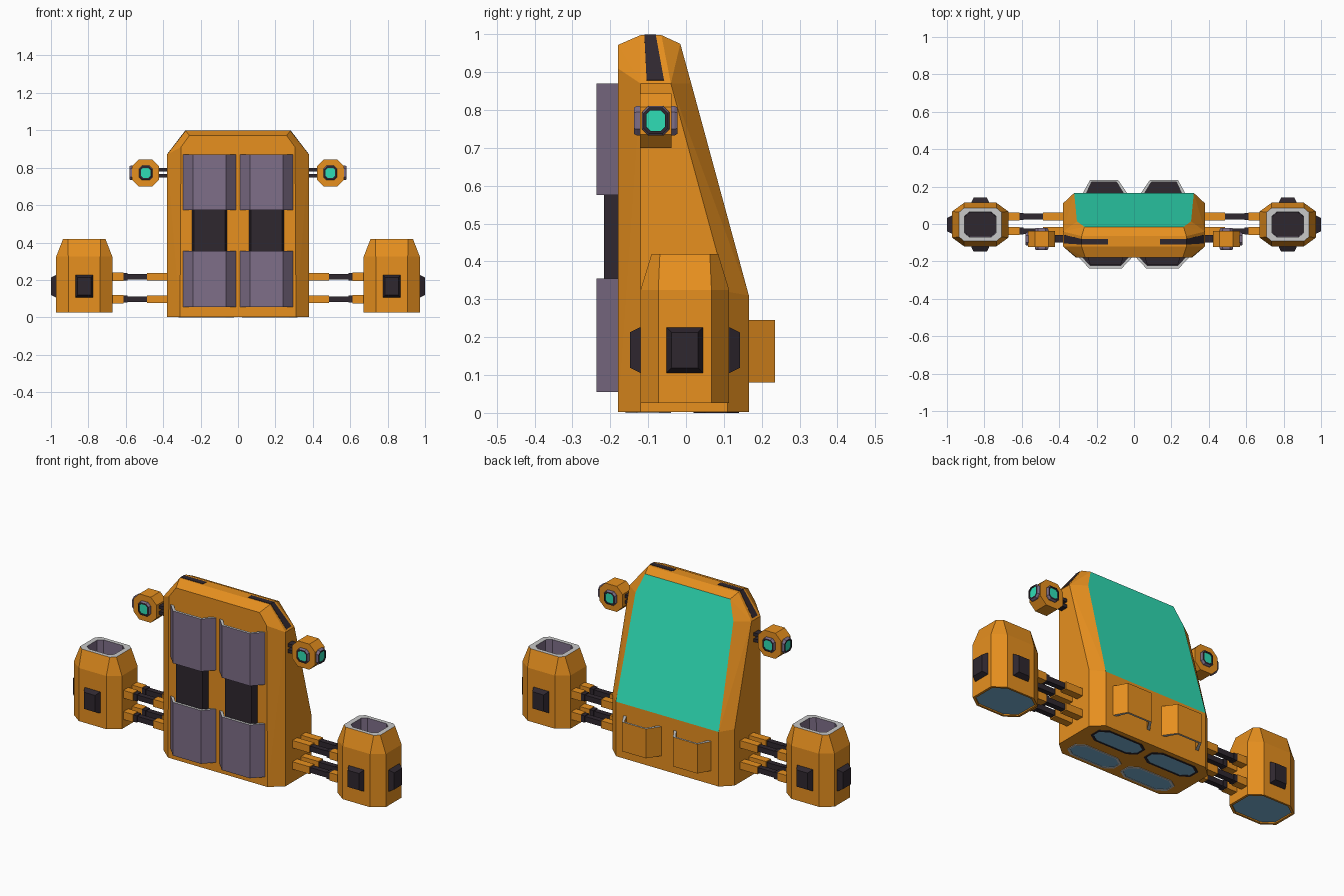
import bpy, bmesh
from mathutils import Vector

if "Cube" in bpy.data.objects:
    bpy.data.objects.remove(bpy.data.objects["Cube"])


def srgb(r, g, b):
    lin = lambda c: c / 12.92 if c <= 0.04045 else ((c + 0.055) / 1.055) ** 2.4
    return tuple(lin(v / 255) for v in (r, g, b)) + (1,)


COLOURS = {"orange": (233, 145, 31), "lavender": (126, 110, 136), "dark": (47, 39, 47),
           "glass": (47, 222, 182), "blue": (120, 176, 210), "light_grey": (200, 200, 200)}
MATS = []
for key, rgb in COLOURS.items():
    m = bpy.data.materials.new(key)
    m.diffuse_color = srgb(*rgb)
    m.use_nodes = True
    m.node_tree.nodes["Principled BSDF"].inputs["Base Color"].default_value = m.diffuse_color
    MATS.append(m)
OR, LA, DK, GL, BL, GR = range(6)


def finish(name, bm):
    bmesh.ops.recalc_face_normals(bm, faces=bm.faces[:])
    me = bpy.data.meshes.new(name)
    bm.to_mesh(me)
    bm.free()
    for m in MATS:
        me.materials.append(m)
    ob = bpy.data.objects.new(name, me)
    bpy.context.collection.objects.link(ob)
    return ob


def loft(name, rings, mats, s=1):
    """Skin through rings; mats = first cap, each band, last cap. s mirrors x."""
    bm = bmesh.new()
    vs = [[bm.verts.new((p[0] * s, p[1], p[2])) for p in r] for r in rings]
    bm.faces.new(vs[0]).material_index = mats[0]
    for a, b, m in zip(vs, vs[1:], mats[1:]):
        n = len(a)
        for i in range(n):
            f = bm.faces.new((a[i], a[(i + 1) % n], b[(i + 1) % n], b[i]))
            f.material_index = m
    bm.faces.new(vs[-1]).material_index = mats[-1]
    return finish(name, bm)


def place(axis, pts, w):
    """Put 2D points on a plane across the axis at w."""
    if axis == 'x':
        return [(w, u, v) for u, v in pts]
    if axis == 'y':
        return [(u, w, v) for u, v in pts]
    return [(u, v, w) for u, v in pts]


def rect(axis, u, v, hu, hv, w):
    return place(axis, [(u - hu, v - hv), (u + hu, v - hv), (u + hu, v + hv), (u - hu, v + hv)], w)


def octa(axis, u, v, hu, hv, cu, cv, w):
    a, b = hu - cu, hv - cv
    pts = [(-a, -hv), (a, -hv), (hu, -b), (hu, b), (a, hv), (-a, hv), (-hu, b), (-hu, -b)]
    return place(axis, [(u + p, v + q) for p, q in pts], w)


# Hull: convex shell with chamfered corners and a sloped glass back
half = [(.38, -.12, .003), (.38, .11, .003), (.31, -.18, .003), (.32, .166, .003),
        (.32, .166, .31), (.38, .11, .32), (.38, -.12, .87), (.38, -.04, .87),
        (.305, -.18, .91), (.26, -.18, .972), (.28, -.12, .998), (.28, -.065, .998),
        (.265, -.015, .975), (.305, .0139, .87)]
bm = bmesh.new()
for s in (1, -1):
    for x, y, z in half:
        bm.verts.new((x * s, y, z))
bmesh.ops.convex_hull(bm, input=bm.verts[:])
bmesh.ops.dissolve_limit(bm, angle_limit=0.03, verts=bm.verts[:], edges=bm.edges[:])
bm.normal_update()
c = Vector((0, 0, .5))
for f in bm.faces:
    mid = f.calc_center_median()
    out = f.normal if f.normal.dot(mid - c) > 0 else -f.normal
    f.material_index = GL if out.y > 0.9 and mid.z > .4 else OR
finish("hull", bm)

for s, side in ((1, "right"), (-1, "left")):
    # Marker slots wrapped over the top corners, widening downwards
    prof = [(.14, 1.0), (.281, 1.0), (.374, .879), (.36, .872), (.272, .985), (.14, .985)]
    loft(f"{side}_top_slot",
         [[(x, -.11 if x < .3 else -.104, z) for x, z in prof],
          [(x, -.08 if x < .3 else -.058, z) for x, z in prof]], [DK] * 3, s)

    # Front tank: dark core with two hollow sleeves
    core = [(.055, -.17), (.07, -.217), (.235, -.217), (.25, -.17)]
    loft(f"{side}_tank_core", [place('z', core, .09), place('z', core, .835)], [DK] * 3, s)
    outer = [(.01, -.178), (.065, -.237), (.24, -.237), (.295, -.178)]
    inner = [(.03, -.178), (.071, -.223), (.234, -.223), (.275, -.178)]
    for z0, z1, tag in ((.055, .355, "lower"), (.575, .87, "upper")):
        loft(f"{side}_{tag}_sleeve",
             [place('z', inner, z0 + .035), place('z', inner, z0), place('z', outer, z0),
              place('z', outer, z1), place('z', inner, z1), place('z', inner, z1 - .06)],
             [DK, LA, GR, LA, GR, LA, DK], s)

    # Rear box: pocket open to the hull, dark inside
    outer = [(.035, .163), (.085, .235), (.235, .235), (.275, .163)]
    inner = [(.055, .163), (.093, .224), (.227, .224), (.255, .163)]
    loft(f"{side}_rear_box",
         [place('z', inner, .13), place('z', inner, .08), place('z', outer, .08),
          place('z', outer, .245), place('z', inner, .245), place('z', inner, .185)],
         [DK, OR, GR, OR, GR, OR, DK], s)

    # Underside thrusters
    for y, rim, tag in ((-.1, GR, "front"), (.08, DK, "rear")):
        o = lambda d, z: octa('z', .17, y, .148 - d, .06 - d, .045, .03, z)
        loft(f"{side}_{tag}_thruster", [o(0, .01), o(0, 0), o(.009, 0), o(.009, .002)],
             [rim, rim, rim, rim, BL], s)

    # Engine pod with blue floor and open grey-rimmed top
    X, Y = .822, -.003
    e = lambda hx, hy, z: octa('z', X, Y, hx, hy, hx * .43, hy * .4, z)
    t = lambda hx, hy, z: octa('z', X, Y, hx, hy, .026, .022, z)
    loft(f"{side}_engine_pod",
         [e(.137, .106, .033), e(.137, .106, .026), e(.15, .117, .026), e(.15, .117, .325),
          t(.113, .088, .42), t(.085, .066, .42), t(.083, .064, .31)],
         [BL, OR, OR, OR, OR, GR, LA, DK], s)

    # Engine vents: outer, front and back
    vents = (('x', Y, X + .148, 1, "outer"), ('y', X, Y - .115, -1, "front"), ('y', X, Y + .115, 1, "back"))
    for ax, u, w, d, tag in vents:
        r = lambda k, q: rect(ax, u, .166, .048 - k, .06 - k, w + d * q)
        loft(f"{side}_{tag}_vent", [r(0, -.01), r(0, .004), r(.013, .03)], [DK] * 4, s)

    # Engine arms: square orange sockets joined by dark rods
    for y in (-.038, .04):
        for z in (.097, .217):
            for x0, x1, h, m, tag in ((.37, .487, .021, OR, "socket"), (.48, .63, .015, DK, "rod"),
                                      (.59, .612, .019, DK, "collar"), (.612, .69, .022, OR, "mount")):
                loft(f"{side}_arm_{tag}", [rect('x', y, z, h, h, w) for w in (x0, x1)], [m] * 3, s)

    # Lamp housing, its stalks and three lenses
    LX, LY, LZ = .494, -.08, .772
    loft(f"{side}_lamp", [octa('y', LX, LZ, .072, .072, .036, .036, w) for w in (-.122, -.038)],
         [OR] * 3, s)
    for z in (.757, .79):
        loft(f"{side}_lamp_stalk", [rect('x', LY, z, .02, .009, w) for w in (.36, .44)], [DK] * 3, s)
    lenses = (('y', LX, -.122, -1, "front"), ('y', LX, -.038, 1, "back"), ('x', LY, .565, 1, "outer"))
    for ax, u, w, d, tag in lenses:
        r = lambda h, q: octa(ax, u, LZ, h, h * 1.08, h * .45, h * .45, w + d * q)
        loft(f"{side}_{tag}_lens", [r(.036, -.01), r(.036, .008), r(.032, .016), r(.025, .016), r(.025, .012)],
             [LA, LA, LA, DK, DK, GL], s)
